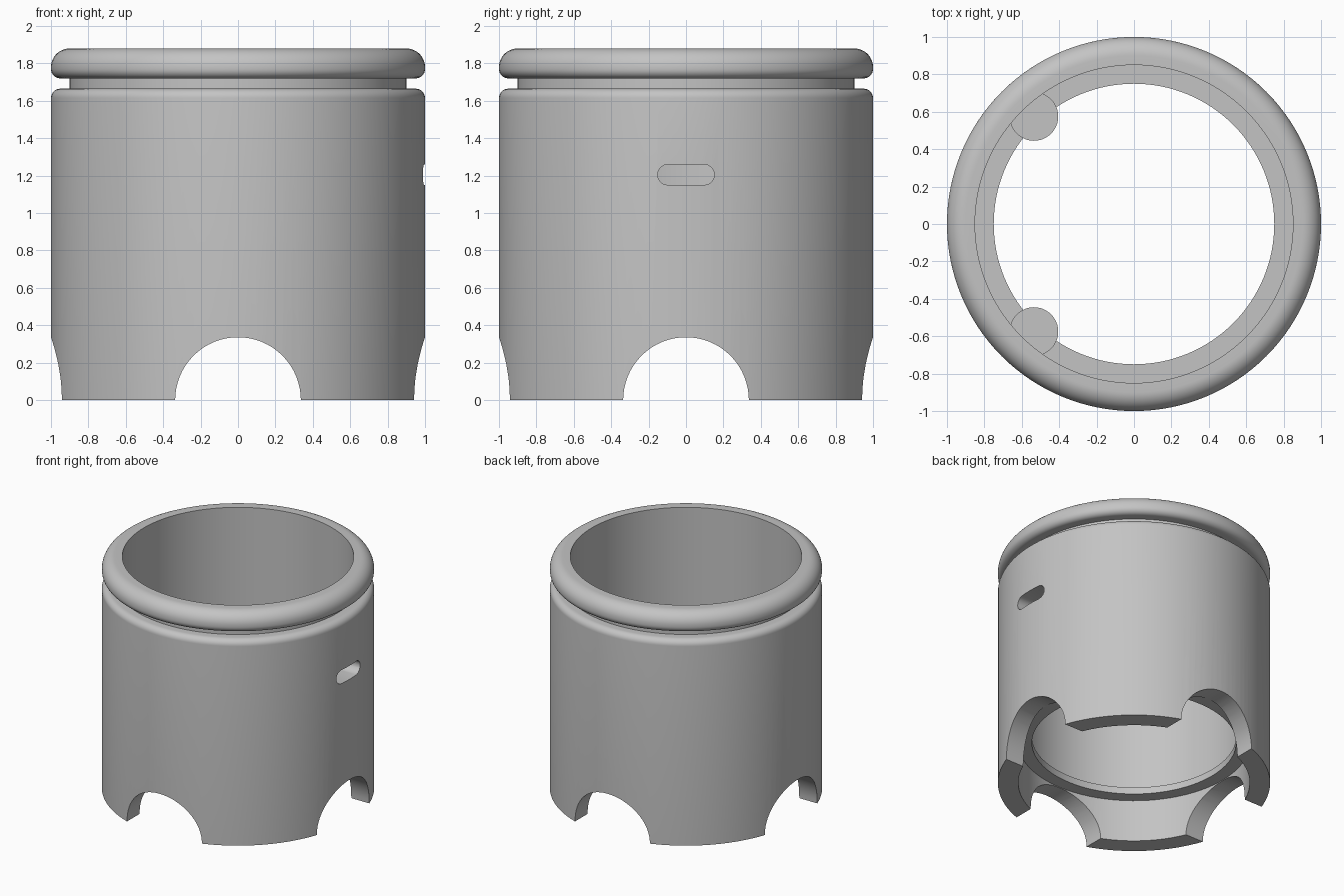
import bpy, bmesh, math
from mathutils import Matrix

cube = bpy.data.objects.get("Cube")
if cube:
    bpy.data.objects.remove(cube, do_unlink=True)

grey = bpy.data.materials.new("plain grey")
grey.use_nodes = True
colour = (0.55, 0.55, 0.55, 1)
grey.diffuse_color = colour
grey.node_tree.nodes["Principled BSDF"].inputs["Base Color"].default_value = colour


def make(name, bm):
    bmesh.ops.recalc_face_normals(bm, faces=bm.faces)
    mesh = bpy.data.meshes.new(name)
    bm.to_mesh(mesh)
    bm.free()
    mesh.materials.append(grey)
    ob = bpy.data.objects.new(name, mesh)
    bpy.context.collection.objects.link(ob)
    return ob


def arc(cx, cz, r, start, end, steps=8):
    angles = [math.radians(start + (end - start) * i / steps) for i in range(steps + 1)]
    return [(cx + r * math.cos(a), cz + r * math.sin(a)) for a in angles]


def lathe(name, profile, sides=128):
    """Revolve a closed (radius, height) outline around z."""
    bm = bmesh.new()
    rings = []
    for i in range(sides):
        a = math.tau * i / sides
        rings.append([bm.verts.new((r * math.cos(a), r * math.sin(a), z)) for r, z in profile])
    n = len(profile)
    for i in range(sides):
        here, there = rings[i], rings[(i + 1) % sides]
        for j in range(n):
            k = (j + 1) % n
            bm.faces.new((here[j], there[j], there[k], here[k]))
    return make(name, bm)


def prism(name, outline, x0, x1):
    """Extrude a (y, z) outline along x."""
    bm = bmesh.new()
    a = [bm.verts.new((x0, y, z)) for y, z in outline]
    b = [bm.verts.new((x1, y, z)) for y, z in outline]
    bm.faces.new(a)
    bm.faces.new(b)
    for i in range(len(a)):
        k = (i + 1) % len(a)
        bm.faces.new((a[i], a[k], b[k], b[i]))
    return make(name, bm)


def smooth(ob):
    bpy.ops.object.select_all(action='DESELECT')
    ob.select_set(True)
    bpy.context.view_layer.objects.active = ob
    bpy.ops.object.shade_smooth_by_angle(angle=math.radians(30))


def cut(ob, cutter):
    cutter.hide_render = True
    mod = ob.modifiers.new("cut", 'BOOLEAN')
    mod.operation = 'DIFFERENCE'
    mod.solver = 'EXACT'
    mod.object = cutter
    bpy.ops.object.select_all(action='DESELECT')
    bpy.context.view_layer.objects.active = ob
    ob.select_set(True)
    bpy.ops.object.modifier_apply(modifier=mod.name)
    bpy.data.objects.remove(cutter, do_unlink=True)


# Hollow body: wall, inner ledge, neck groove and rounded rim in one outline
outer = [(1, 0)]
outer += arc(0.95, 1.615, 0.05, 0, 90)
outer += [(0.9, 1.665), (0.9, 1.72)]
outer += arc(0.95, 1.77, 0.05, -90, 0)
outer += arc(0.9, 1.78, 0.1, 0, 90, 12)
inner = [(0.85, 1.88), (0.85, 0.395), (0.75, 0.395), (0.75, 0.34), (0.85, 0.34), (0.85, 0)]
body = lathe("body", outer + inner)

# Arched openings between the four feet
for turn in (0, 90):
    arch = prism("arch_cutter", arc(0, 0, 0.336, -180, 180, 64)[:-1], -1.2, 1.2)
    arch.data.transform(Matrix.Rotation(math.radians(turn), 4, 'Z'))
    cut(body, arch)

# Rounded slot through the left wall
slot = arc(0.097, 1.205, 0.055, -90, 90) + arc(-0.097, 1.205, 0.055, 90, 270)
cut(body, prism("slot_cutter", slot, 0.7, 1.2))
smooth(body)

# Round support lugs on the inner wall
for name, side in (("back_lug", 1), ("front_lug", -1)):
    bm = bmesh.new()
    bmesh.ops.create_cone(bm, cap_ends=True, segments=48, radius1=0.13, radius2=0.13, depth=0.06,
                          matrix=Matrix.Translation((-0.535, 0.575 * side, 1.02)))
    smooth(make(name, bm))
